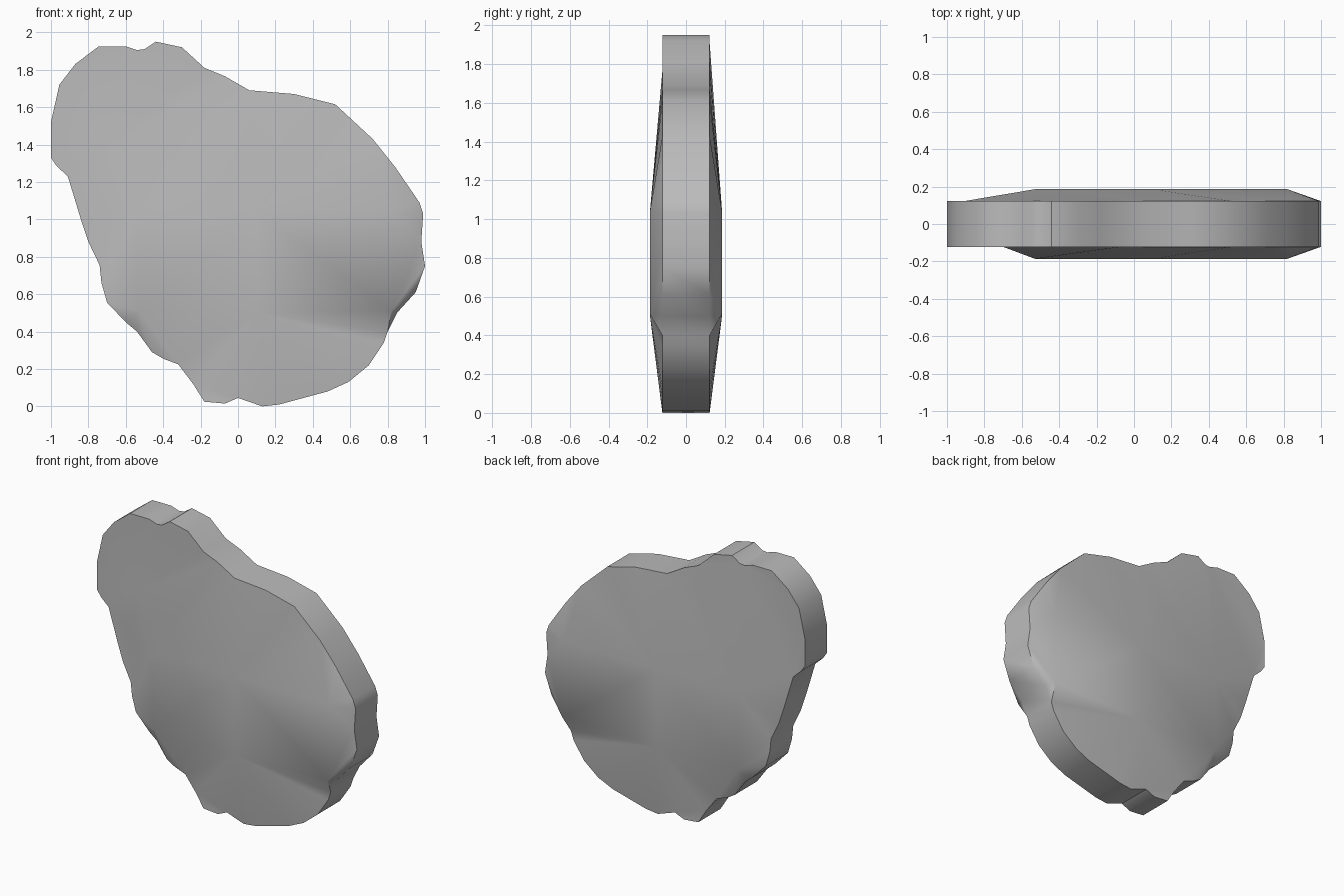
import bpy
import bmesh
from math import radians
from mathutils import Vector
from mathutils.geometry import delaunay_2d_cdt

default_cube = bpy.data.objects.get("Cube")
if default_cube:
    bpy.data.objects.remove(default_cube, do_unlink=True)

# Irregular outline of the slab, as x and z
OUTLINE = [
    (-1, 1.33), (-1, 1.52), (-.955, 1.72), (-.87, 1.83), (-.745, 1.925),
    (-.6, 1.925), (-.54, 1.905), (-.5, 1.91), (-.44, 1.95), (-.3, 1.92),
    (-.18, 1.81), (-.07, 1.765), (.06, 1.69), (.3, 1.67), (.52, 1.615),
    (.72, 1.43), (.84, 1.28), (.97, 1.09), (.99, 1.03), (.98, .88),
    (1, .75), (.95, .61), (.85, .5), (.8, .4), (.78, .34), (.7, .22),
    (.59, .13), (.48, .08), (.22, .01), (.13, 0), (0, .045), (-.07, .015),
    (-.18, .025), (-.24, .12), (-.32, .225), (-.4, .255), (-.46, .29),
    (-.54, .4), (-.6, .45), (-.7, .555), (-.73, .66), (-.74, .755),
    (-.8, .88), (-.84, 1), (-.91, 1.23), (-.97, 1.285),
]
RIM = .122
PEAK = .186

# Raised plateau shared by both faces: x, z and distance from the middle plane
PLATEAU = [(-.53, .51, PEAK), (.1, .5, PEAK), (.82, .51, PEAK),
           (.82, 1.04, PEAK), (.1, 1.04, PEAK), (-.53, 1.04, PEAK)]
# The front stays flat along its left-hand edge before rising
FRONT_EDGE = [(-.68, .75, RIM), (-.7, 1.05, RIM), (-.7, 1.4, RIM)]


def add_face_sheet(bm, side, bumps):
    """Fill the outline with a triangulated, gently domed sheet; return its rim."""
    points = [(x, z, RIM) for x, z in OUTLINE] + bumps
    count = len(OUTLINE)
    border = [(i, (i + 1) % count) for i in range(count)]
    flat = [Vector((x, z)) for x, z, _ in points]
    coords, _, faces, sources, _, _ = delaunay_2d_cdt(flat, border, [], 1, 1e-5)
    verts = []
    rim = {}
    for co, source in zip(coords, sources):
        depth = points[source[0]][2] if source else RIM
        vert = bm.verts.new((co.x, side * depth, co.y))
        verts.append(vert)
        for index in source:
            rim[index] = vert
    for face in faces:
        bm.faces.new([verts[i] for i in face])
    return [rim[i] for i in range(count)]


def build_slab(material):
    bm = bmesh.new()
    front = add_face_sheet(bm, -1, PLATEAU + FRONT_EDGE)
    back = add_face_sheet(bm, 1, PLATEAU)
    # Straight edge wall joining the two faces
    for i in range(len(front)):
        bm.faces.new((front[i - 1], front[i], back[i], back[i - 1]))
    bmesh.ops.recalc_face_normals(bm, faces=bm.faces)
    mesh = bpy.data.meshes.new("stone_slab")
    bm.to_mesh(mesh)
    bm.free()
    mesh.materials.append(material)
    slab = bpy.data.objects.new("stone_slab", mesh)
    bpy.context.collection.objects.link(slab)
    return slab


def make_material(name, colour):
    material = bpy.data.materials.new(name)
    material.use_nodes = True
    material.diffuse_color = colour
    shader = material.node_tree.nodes["Principled BSDF"]
    shader.inputs["Base Color"].default_value = colour
    return material


stone_slab = build_slab(make_material("plain grey", (.5, .5, .5, 1)))

# Smooth the faces and the wall, keeping the rim crisp
bpy.ops.object.select_all(action="DESELECT")
stone_slab.select_set(True)
bpy.context.view_layer.objects.active = stone_slab
bpy.ops.object.shade_smooth_by_angle(angle=radians(40))
